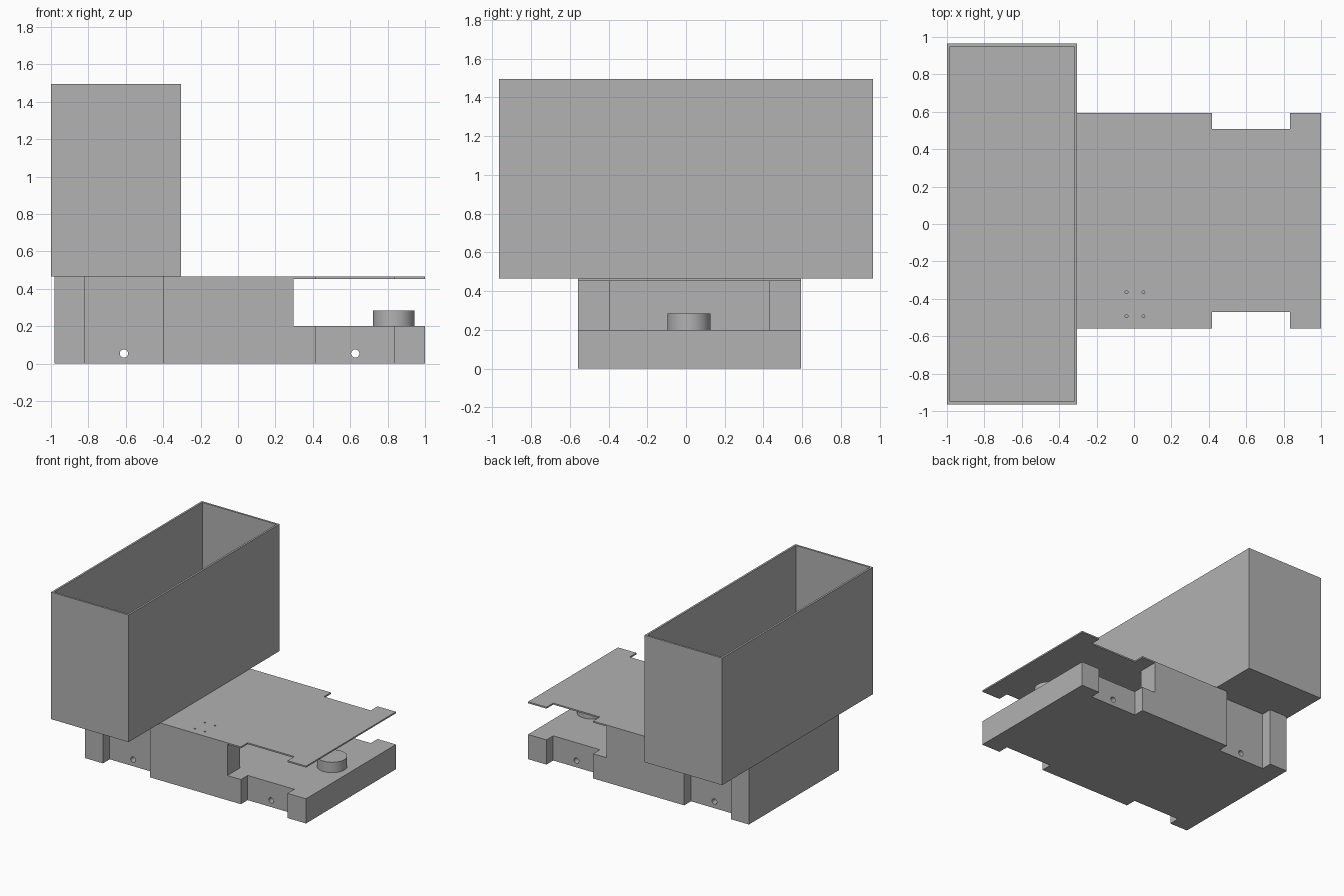
import bpy
import bmesh
import math
from mathutils import Matrix

if "Cube" in bpy.data.objects:
    bpy.data.objects.remove(bpy.data.objects["Cube"])

grey = bpy.data.materials.new("light grey")
grey.use_nodes = True
grey.diffuse_color = (0.445, 0.445, 0.445, 1)
grey.node_tree.nodes["Principled BSDF"].inputs["Base Color"].default_value = grey.diffuse_color


def add_object(name, bm):
    bmesh.ops.recalc_face_normals(bm, faces=bm.faces)
    mesh = bpy.data.meshes.new(name)
    bm.to_mesh(mesh)
    bm.free()
    mesh.materials.append(grey)
    obj = bpy.data.objects.new(name, mesh)
    bpy.context.collection.objects.link(obj)
    return obj


def prism(name, outline, z0, z1):
    bm = bmesh.new()
    face = bm.faces.new([bm.verts.new((x, y, z0)) for x, y in outline])
    top = bmesh.ops.extrude_face_region(bm, geom=[face])["geom"]
    verts = [v for v in top if isinstance(v, bmesh.types.BMVert)]
    bmesh.ops.translate(bm, verts=verts, vec=(0, 0, z1 - z0))
    return add_object(name, bm)


def block(name, x0, x1, y0, y1, z0, z1):
    return prism(name, [(x0, y0), (x1, y0), (x1, y1), (x0, y1)], z0, z1)


def cylinder(name, centre, radius, depth, sides, along_y=False):
    bm = bmesh.new()
    turn = Matrix.Rotation(math.pi / 2 if along_y else 0, 4, "X")
    bmesh.ops.create_cone(bm, cap_ends=True, segments=sides, radius1=radius,
                          radius2=radius, depth=depth,
                          matrix=Matrix.Translation(centre) @ turn)
    return add_object(name, bm)


def cut(target, cutter):
    cutter.hide_render = True
    cutter.hide_viewport = True
    mod = target.modifiers.new(cutter.name, "BOOLEAN")
    mod.operation = "DIFFERENCE"
    mod.solver = "EXACT"
    mod.object = cutter


def smooth(obj):
    bpy.ops.object.select_all(action="DESELECT")
    obj.select_set(True)
    bpy.context.view_layer.objects.active = obj
    bpy.ops.object.shade_smooth_by_angle(angle=math.radians(30))


# Chassis outline with four wheel recesses
REAR, FRONT, RIGHT, LEFT, RECESS = -0.98, 1.0, -0.558, 0.594, 0.087
wheel_bays = [(-0.82, -0.40), (0.417, 0.835)]


def side(y, inset):
    points = [(REAR, y)]
    for a, b in wheel_bays:
        points += [(a, y), (a, y + inset), (b, y + inset), (b, y)]
    return points + [(FRONT, y)]


outline = side(RIGHT, RECESS) + side(LEFT, -RECESS)[::-1]

# Chassis: low front deck, hollow raised rear, axle holes
chassis = prism("chassis", outline, 0, 0.453)
cut(chassis, block("deck_cutter", 0.296, 1.1, -1, 1, 0.2, 0.6))
cut(chassis, block("bay_cutter", -0.82, 0.4, -0.395, 0.432, 0.2, 0.6))
for i, x in enumerate((-0.61, 0.627)):
    cut(chassis, cylinder(f"axle_cutter_{i}", (x, 0, 0.054), 0.022, 3, 24, True))

# Thin cover plate with four small screw holes
plate = prism("cover_plate", outline, 0.453, 0.465)
for i, x in enumerate((-0.04, 0.05)):
    for j, y in enumerate((-0.365, -0.493)):
        cut(plate, cylinder(f"screw_cutter_{i}{j}", (x, y, 0.459), 0.008, 0.1, 8))

# Round post on the front deck
post = cylinder("deck_post", (0.833, 0.015, 0.242), 0.111, 0.084, 48)
smooth(post)

# Open-topped bin
bin_body = block("bin", -1.0, -0.304, -0.965, 0.965, 0.466, 1.495)
cut(bin_body, block("bin_cutter", -0.984, -0.32, -0.949, 0.949, 0.482, 1.6))
